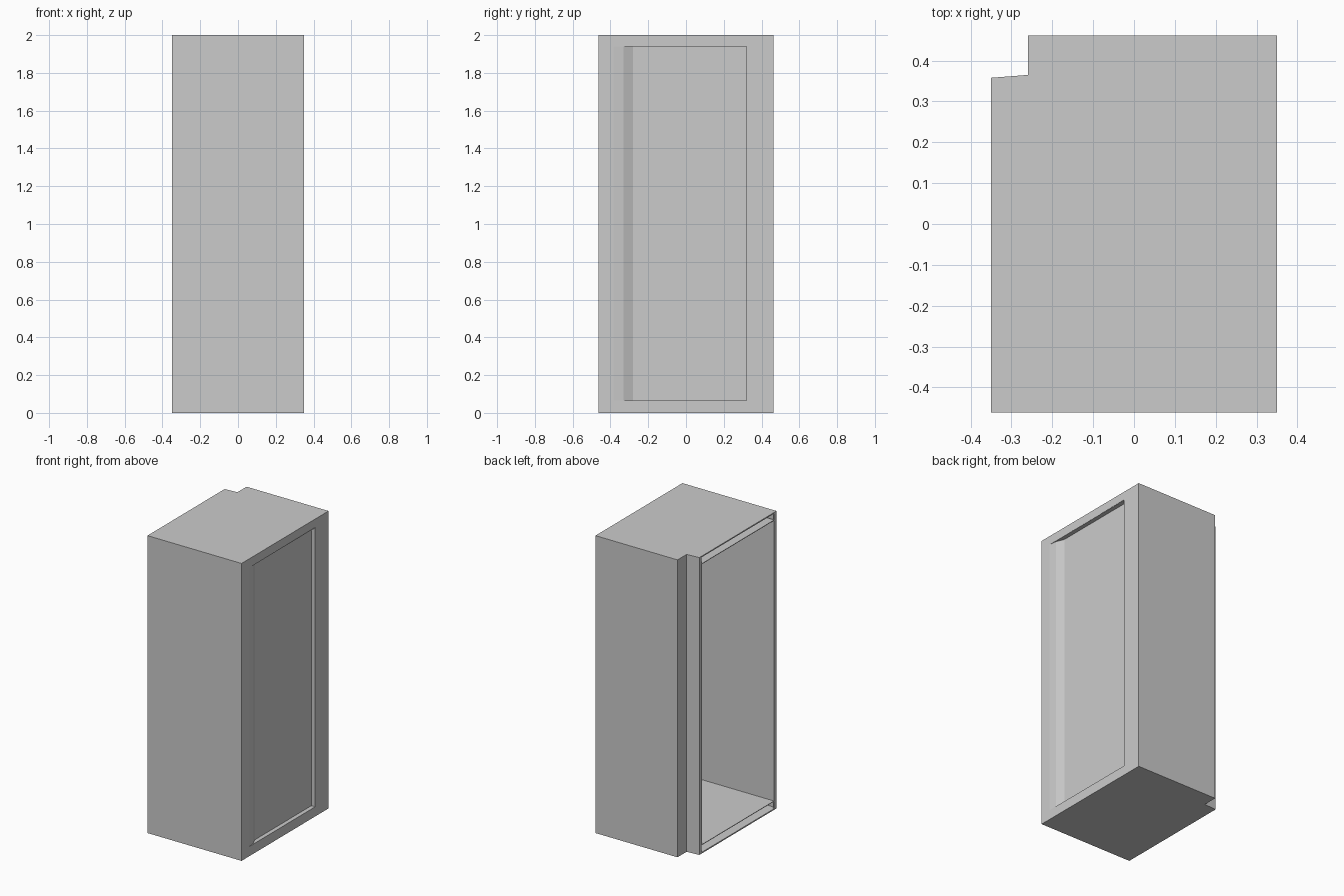
import bpy
import bmesh

cube = bpy.data.objects.get("Cube")
if cube:
    bpy.data.objects.remove(cube, do_unlink=True)

grey = bpy.data.materials.new("plain_grey")
grey.use_nodes = True
colour = (0.6, 0.6, 0.6, 1)
grey.diffuse_color = colour
grey.node_tree.nodes["Principled BSDF"].inputs["Base Color"].default_value = colour


def finish(name, bm, thickness=0, offset=0):
    """Turn a bmesh into an object, optionally with sheet thickness."""
    mesh = bpy.data.meshes.new(name)
    bm.to_mesh(mesh)
    bm.free()
    mesh.materials.append(grey)
    obj = bpy.data.objects.new(name, mesh)
    bpy.context.collection.objects.link(obj)
    if thickness:
        sheet = obj.modifiers.new("sheet", "SOLIDIFY")
        sheet.thickness = thickness
        sheet.offset = offset
        sheet.use_even_offset = True
    return obj


def prism(name, outline, z0, z1, open_sides=(), window=None, **sheet):
    """Extrude a counter-clockwise outline; a side may be open or have a window."""
    bm = bmesh.new()
    low = [bm.verts.new((x, y, z0)) for x, y in outline]
    high = [bm.verts.new((x, y, z1)) for x, y in outline]
    bm.faces.new(high)
    bm.faces.new(low[::-1])
    for i in range(len(outline)):
        j = (i + 1) % len(outline)
        outer = [low[i], low[j], high[j], high[i]]
        if window and i == window[0]:
            inner = [bm.verts.new(p) for p in window[1]]
            for k in range(4):
                n = (k + 1) % 4
                bm.faces.new((outer[k], outer[n], inner[n], inner[k]))
        elif i not in open_sides:
            bm.faces.new(outer)
    return finish(name, bm, **sheet)


def rect(x0, x1, y0, y1):
    return [(x0, y0), (x1, y0), (x1, y1), (x0, y1)]


W, D, H = 0.35, 0.462, 2.0
NOTCH_X, NOTCH_Y = -0.26, 0.365
PAN_Y0, PAN_Y1, PAN_Z0, PAN_Z1 = -0.385, 0.32, 0.065, 1.94

# Outer casing: open at -x, notched rear corner, window for the side recess
casing = [(-W, -D), (W, -D), (W, D), (NOTCH_X, D),
          (NOTCH_X, NOTCH_Y), (-W, NOTCH_Y - 0.007)]
hole = [(W, PAN_Y0, PAN_Z0), (W, PAN_Y1, PAN_Z0),
        (W, PAN_Y1, PAN_Z1), (W, PAN_Y0, PAN_Z1)]
prism("outer_casing", casing, 0, H, open_sides=(5,), window=(1, hole),
      thickness=0.008, offset=-1)

# Shallow recessed pan in the side, with a ramp at its front end
pan = [(W, PAN_Y0), (W, PAN_Y1), (0.322, PAN_Y1), (0.322, -0.28), (0.344, -0.33)]
prism("side_recess", pan, PAN_Z0, PAN_Z1, open_sides=(0,), thickness=0.004, offset=1)

# Inner compartment, open at -x
prism("inner_liner", rect(-W, 0.31, -0.435, 0.332), 0.06, 1.945,
      open_sides=(3,), thickness=0.004, offset=1)

# Upright rims joining casing and liner beside the opening
for name, y0, y1 in (("front_rim", -0.456, -0.437), ("rear_rim", 0.334, 0.354)):
    prism(name, rect(-W, -0.342, y0, y1), 0.004, H - 0.004)
